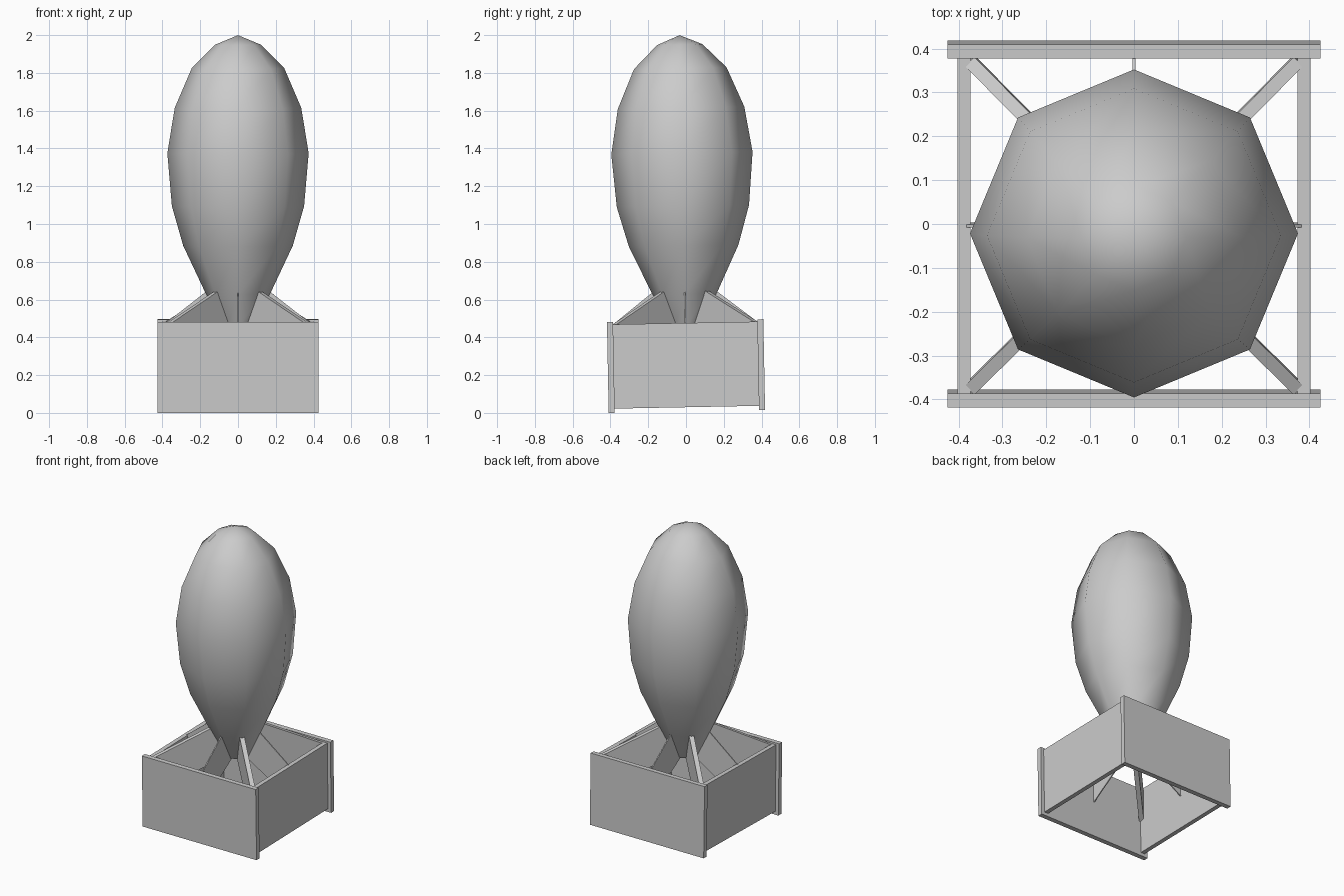
import bpy, bmesh, math
from mathutils import Matrix, Vector

cube = bpy.data.objects.get("Cube")
if cube:
    bpy.data.objects.remove(cube, do_unlink=True)

grey = bpy.data.materials.new("plain grey")
grey.use_nodes = True
GREY = (0.6, 0.6, 0.6, 1)
grey.diffuse_color = GREY
grey.node_tree.nodes["Principled BSDF"].inputs["Base Color"].default_value = GREY

# The whole model leans slightly forward about the middle of the tail box
PIVOT = Matrix.Translation((0, 0, 0.25))
LEAN = PIVOT @ Matrix.Rotation(math.radians(1.1), 4, 'X') @ PIVOT.inverted()


def finish(name, bm):
    bmesh.ops.recalc_face_normals(bm, faces=bm.faces)
    bm.transform(LEAN)
    mesh = bpy.data.meshes.new(name)
    bm.to_mesh(mesh)
    bm.free()
    mesh.materials.append(grey)
    obj = bpy.data.objects.new(name, mesh)
    bpy.context.collection.objects.link(obj)
    return obj


def box(name, low, high):
    bm = bmesh.new()
    bmesh.ops.create_cube(bm, size=1)
    low, high = Vector(low), Vector(high)
    for v in bm.verts:
        v.co = (low + high) / 2 + v.co * (high - low)
    return finish(name, bm)


def fin(name, angle, reach, thickness):
    # Flat outline in the radius/height plane, extruded and turned into place
    outline = [(0.06, 0.45), (0.165, 0.645), (reach, 0.475), (reach, 0.25)]
    bm = bmesh.new()
    face = bm.faces.new([bm.verts.new((r, -thickness / 2, z)) for r, z in outline])
    grown = bmesh.ops.extrude_face_region(bm, geom=[face])["geom"]
    moved = [g for g in grown if isinstance(g, bmesh.types.BMVert)]
    bmesh.ops.translate(bm, verts=moved, vec=(0, thickness, 0))
    bm.transform(Matrix.Rotation(angle, 4, 'Z'))
    return finish(name, bm)


# Eight-sided teardrop body, spun from a profile of (radius, height)
profile = [(0, 0.45), (0.08, 0.45), (0.17, 0.63), (0.29, 0.885), (0.35, 1.095),
           (0.374, 1.375), (0.335, 1.615), (0.245, 1.825), (0.12, 1.95), (0, 2.0)]
bm = bmesh.new()
line = [bm.verts.new((r, 0, z)) for r, z in profile]
edges = [bm.edges.new(pair) for pair in zip(line, line[1:])]
bmesh.ops.spin(bm, geom=line + edges, cent=(0, 0, 0), axis=(0, 0, 1),
               angle=math.tau, steps=8, use_merge=True)
bmesh.ops.remove_doubles(bm, verts=bm.verts, dist=0.0005)
body = finish("body", bm)
bpy.context.view_layer.objects.active = body
body.select_set(True)
bpy.ops.object.shade_smooth_by_angle(angle=math.radians(60))

# Open tail box: wide front and back plates with side plates between them
for name, s in (("front", -1), ("back", 1)):
    y = sorted((s * 0.382, s * 0.414))
    box(name + "_plate", (-0.425, y[0], 0.008), (0.425, y[1], 0.488))
for name, s in (("right", -1), ("left", 1)):
    x = sorted((s * 0.373, s * 0.402))
    box(name + "_plate", (x[0], -0.383, 0.03), (x[1], 0.383, 0.476))

# Thin fins to the plates, thick fins to the corners
for i in range(4):
    quarter = i * math.pi / 2
    fin(f"plate_fin_{i + 1}", quarter, 0.383, 0.007)
    fin(f"corner_fin_{i + 1}", quarter + math.pi / 4, 0.53, 0.03)
